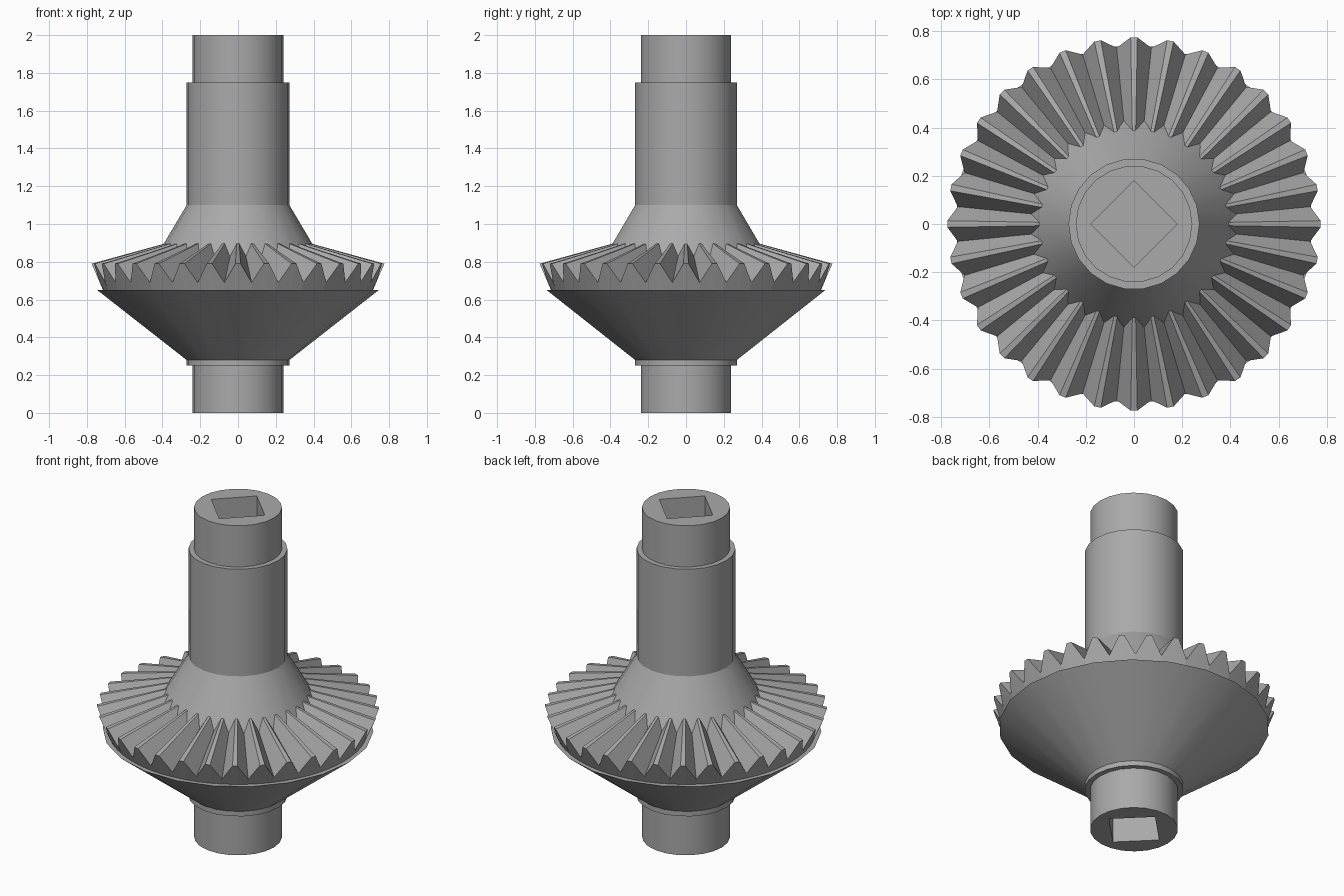
import bpy
import bmesh
from math import cos, sin, pi, tau

if "Cube" in bpy.data.objects:
    bpy.data.objects.remove(bpy.data.objects["Cube"])

grey = bpy.data.materials.new("mid_grey")
grey.use_nodes = True
colour = (0.4, 0.4, 0.4, 1)
grey.diffuse_color = colour
grey.node_tree.nodes["Principled BSDF"].inputs["Base Color"].default_value = colour


def finish(bm, name):
    bmesh.ops.recalc_face_normals(bm, faces=bm.faces)
    mesh = bpy.data.meshes.new(name)
    bm.to_mesh(mesh)
    bm.free()
    mesh.materials.append(grey)
    obj = bpy.data.objects.new(name, mesh)
    bpy.context.collection.objects.link(obj)
    return obj


def loft(bm, rings):
    """Join rings of points with quads."""
    rows = [[bm.verts.new(p) for p in ring] for ring in rings]
    n = len(rows[0])
    for a, b in zip(rows, rows[1:]):
        for i in range(n):
            j = (i + 1) % n
            bm.faces.new((a[i], a[j], b[j], b[i]))
    return rows


def lathe(name, profile, sides):
    """Solid of revolution with flat ends."""
    bm = bmesh.new()
    rows = loft(bm, [[(r * cos(tau * i / sides), r * sin(tau * i / sides), z)
                      for i in range(sides)] for r, z in profile])
    bm.faces.new(rows[0])
    bm.faces.new(rows[-1])
    return finish(bm, name)


def select_only(obj):
    bpy.ops.object.select_all(action='DESELECT')
    obj.select_set(True)
    bpy.context.view_layer.objects.active = obj


def cut(obj, cutter):
    mod = obj.modifiers.new("cut", 'BOOLEAN')
    mod.operation = 'DIFFERENCE'
    mod.solver = 'EXACT'
    mod.object = cutter
    select_only(obj)
    bpy.ops.object.modifier_apply(modifier=mod.name)
    bpy.data.objects.remove(cutter)


# Shaft with collars, lower cone and upper shoulder
shaft = lathe("shaft_and_cone", [
    (0.242, 0), (0.242, 0.25), (0.272, 0.25), (0.272, 0.28),
    (0.745, 0.65), (0.45, 0.65), (0.45, 0.80),
    (0.272, 1.1), (0.272, 1.75), (0.242, 1.75), (0.242, 2)], 22)

# Eight-sided bore with a square socket at each end
cut(shaft, lathe("bore_cutter", [(0.127, -0.1), (0.127, 2.1)], 8))
for low, high in ((-0.1, 0.25), (1.75, 2.1)):
    cut(shaft, lathe("socket_cutter", [(0.18, low), (0.18, high)], 4))
select_only(shaft)
bpy.ops.object.shade_smooth_by_angle(angle=pi / 6)

# Crown of bevel teeth: each has a narrow flat tip and a pointed valley
teeth = 32
pitch = tau / teeth
bm = bmesh.new()


def crown_ring(tip, valley):
    ring = []
    for i in range(teeth):
        for offset, (r, z) in ((-0.09, tip), (0.09, tip), (0.5, valley)):
            a = (i + offset) * pitch
            ring.append((r * cos(a), r * sin(a), z))
    return ring


loft(bm, [
    crown_ring((0.36, 0.65), (0.36, 0.65)),
    crown_ring((0.375, 0.90), (0.415, 0.835)),
    crown_ring((0.775, 0.79), (0.735, 0.69)),
    crown_ring((0.715, 0.651), (0.715, 0.651)),
    crown_ring((0.36, 0.65), (0.36, 0.65))])
bmesh.ops.remove_doubles(bm, verts=bm.verts, dist=0.0001)
finish(bm, "tooth_crown")
